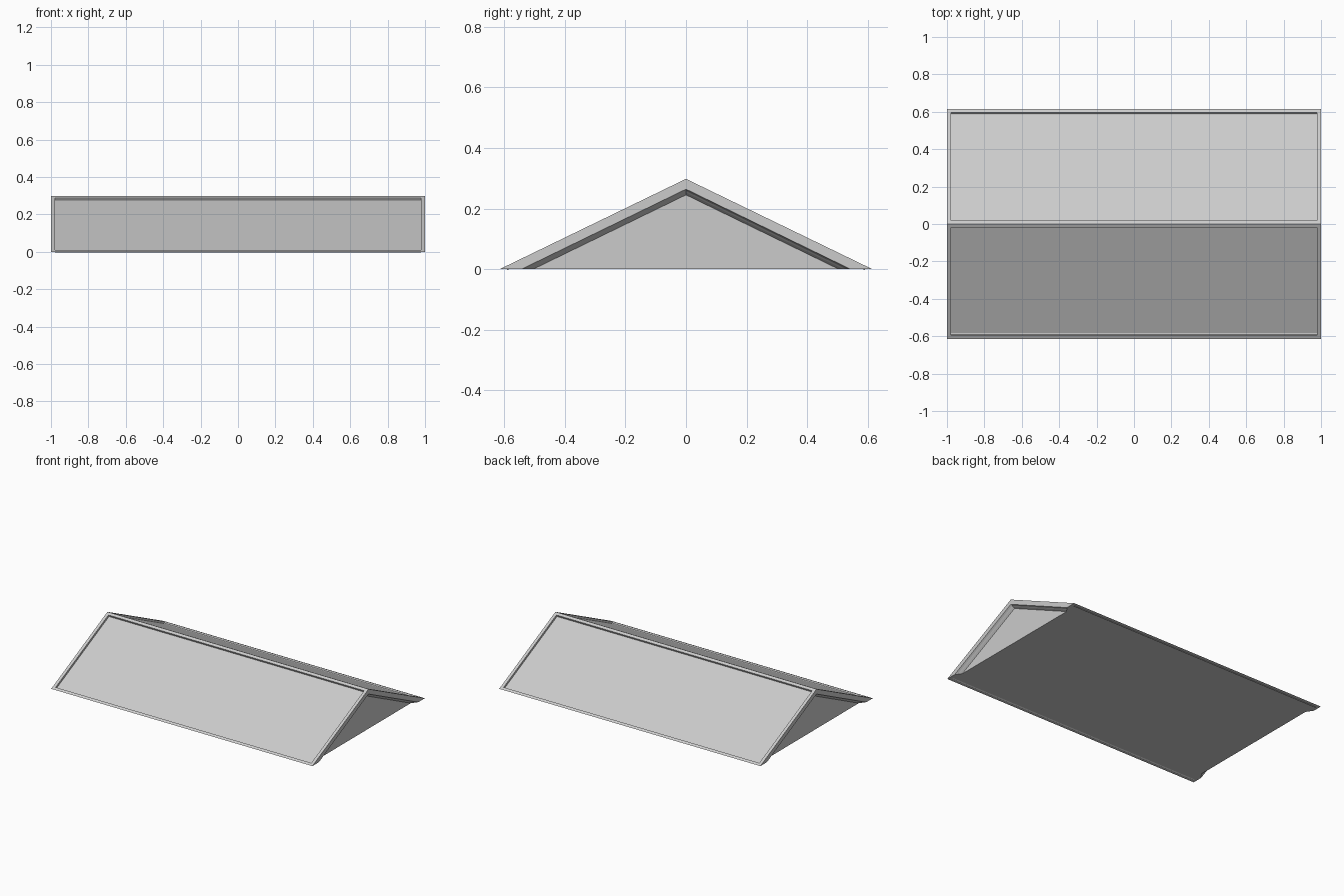
import bpy, bmesh

if "Cube" in bpy.data.objects:
    bpy.data.objects.remove(bpy.data.objects["Cube"])

# (half width, apex height, x position) of each nested gable outline, outer to inner
STEPS = [(0.615, 0.298, 1.0), (0.543, 0.264, 1.0), (0.53, 0.258, 0.988),
         (0.52, 0.253, 0.982), (0.504, 0.245, 0.97)]
FRAME = 0.021    # border around each roof panel
RECESS = 0.014   # panel depth

bm = bmesh.new()


def outline(w, h, x):
    return [bm.verts.new(p) for p in ((x, -w, 0), (x, 0, h), (x, w, 0))]


# Stepped moulding and recessed gable at both ends
ends = []
for side in (-1, 1):
    rings = [outline(w, h, side * x) for w, h, x in STEPS]
    for a, b in zip(rings, rings[1:]):
        for i in range(2):
            bm.faces.new((a[i], a[i + 1], b[i + 1], b[i]))
    bm.faces.new(rings[-1])
    ends.append(rings)

# Roof slopes
left, right = ends
slopes = [bm.faces.new((left[0][i], right[0][i], right[0][i + 1], left[0][i + 1]))
          for i in range(2)]

# Flat underside following the moulding profile
border = ([r[0] for r in left] + [r[2] for r in reversed(left)]
          + [r[2] for r in right] + [r[0] for r in reversed(right)])
bm.faces.new(border)
bmesh.ops.recalc_face_normals(bm, faces=bm.faces[:])

# Recessed panel in each slope
for f in slopes:
    bmesh.ops.inset_region(bm, faces=[f], thickness=FRAME, use_even_offset=True)
    f.normal_update()
    n = f.normal.copy()
    inner = bmesh.ops.extrude_face_region(bm, geom=[f])["geom"]
    verts = [g for g in inner if isinstance(g, bmesh.types.BMVert)]
    bmesh.ops.translate(bm, verts=verts, vec=-n * RECESS)
    if f.is_valid:
        bmesh.ops.delete(bm, geom=[f], context='FACES_ONLY')

bmesh.ops.recalc_face_normals(bm, faces=bm.faces[:])
mesh = bpy.data.meshes.new("gable_roof")
bm.to_mesh(mesh)
bm.free()
roof = bpy.data.objects.new("gable_roof", mesh)
bpy.context.collection.objects.link(roof)
